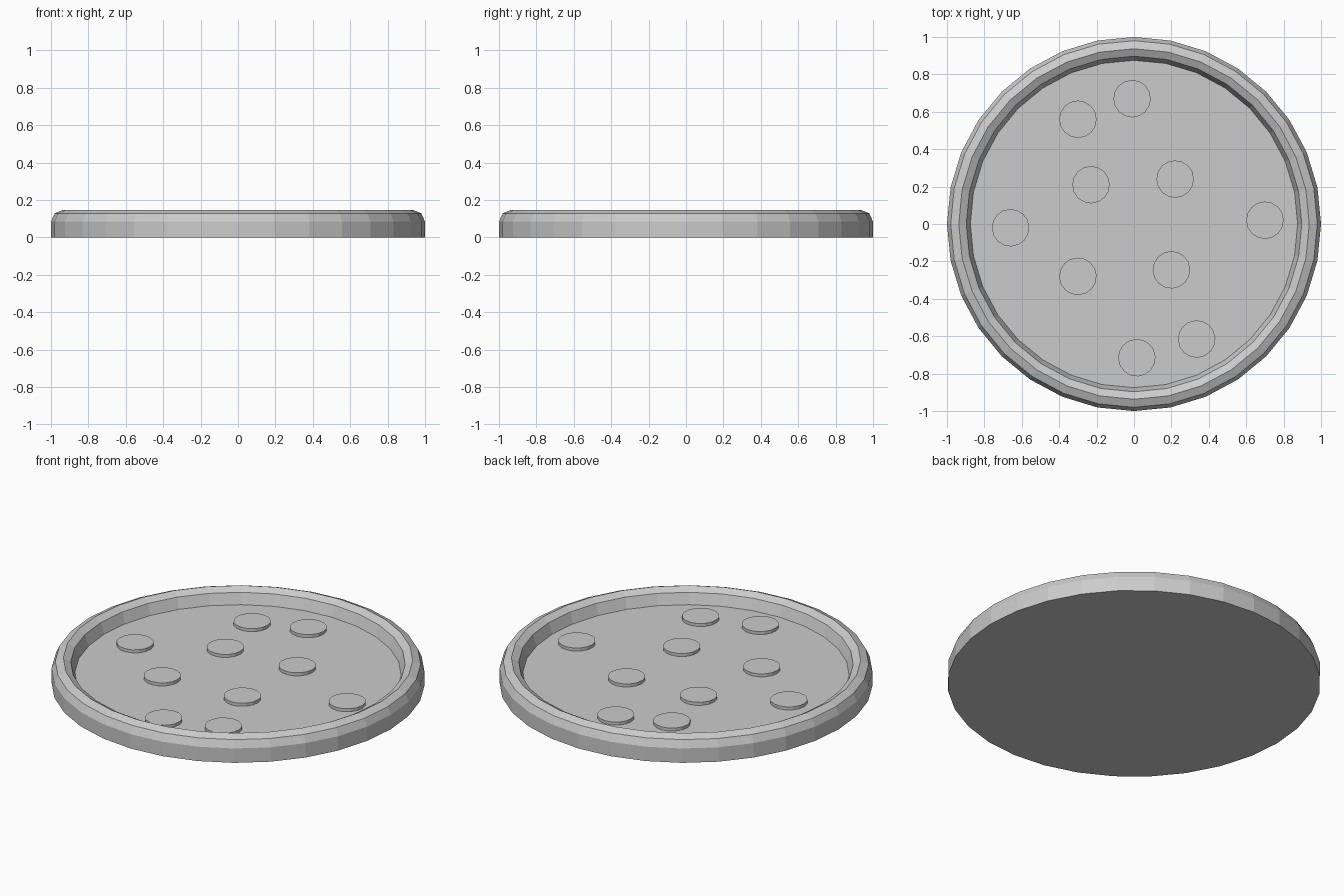
import bpy, bmesh
from math import cos, sin, pi

if "Cube" in bpy.data.objects:
    bpy.data.objects.remove(bpy.data.objects["Cube"])

def new_object(name, bm):
    bmesh.ops.recalc_face_normals(bm, faces=bm.faces[:])
    mesh = bpy.data.meshes.new(name)
    bm.to_mesh(mesh)
    bm.free()
    obj = bpy.data.objects.new(name, mesh)
    bpy.context.collection.objects.link(obj)
    return obj

def lathe(name, profile, segments, centre=(0, 0), turn=0.0):
    """Revolve (radius, z) points and cap both ends with flat faces."""
    bm = bmesh.new()
    rings = []
    for r, z in profile:
        angles = [turn + 2 * pi * i / segments for i in range(segments)]
        rings.append([bm.verts.new((centre[0] + r * cos(a), centre[1] + r * sin(a), z))
                      for a in angles])
    for low, high in zip(rings, rings[1:]):
        for i in range(segments):
            j = (i + 1) % segments
            bm.faces.new((low[i], low[j], high[j], high[i]))
    bm.faces.new(rings[0])
    bm.faces.new(rings[-1])
    return new_object(name, bm)

# Round base with a raised bevelled crust and a sunken floor
FLOOR = 0.062
lathe("crust_base", [(1.0, 0), (1.0, 0.085), (0.98, 0.128), (0.937, 0.147),
                     (0.897, 0.125), (0.875, FLOOR)], 32)

# Thin round toppings lying on the floor
spots = [(-0.01, 0.67), (-0.30, 0.56), (-0.23, 0.21), (0.22, 0.24), (0.70, 0.02),
         (-0.66, -0.02), (-0.30, -0.28), (0.20, -0.245), (0.015, -0.715), (0.335, -0.615)]
for n, spot in enumerate(spots):
    lathe(f"topping_{n + 1}", [(0.10, FLOOR - 0.01), (0.10, FLOOR + 0.018)], 16, spot, 0.4 * n)
